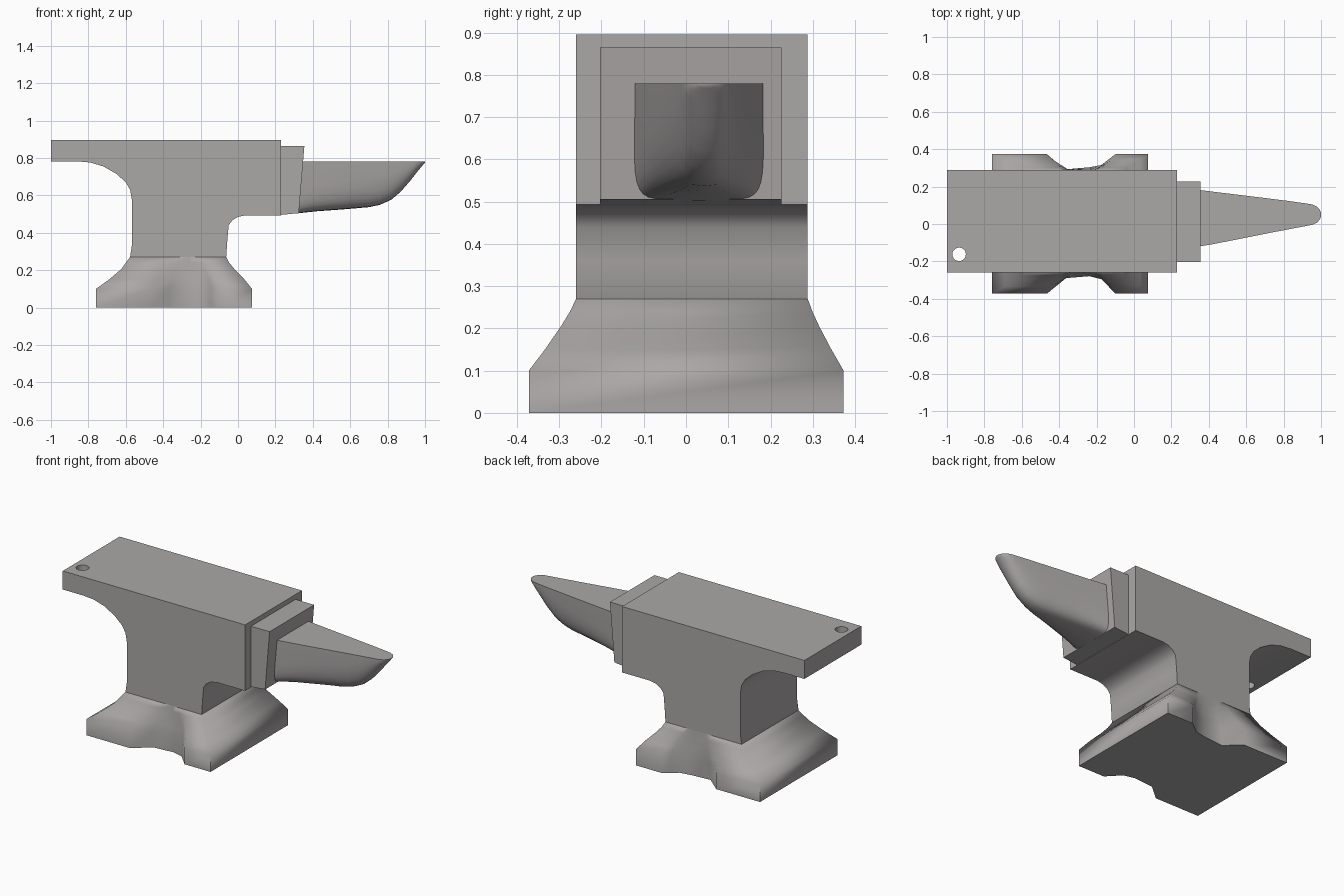
import bpy
from math import cos, sin, pi, radians

if "Cube" in bpy.data.objects:
    bpy.data.objects.remove(bpy.data.objects["Cube"])

# Dark iron
iron = bpy.data.materials.new("iron")
iron.diffuse_color = (0.41, 0.388, 0.388, 1)
iron.use_nodes = True
iron.node_tree.nodes["Principled BSDF"].inputs["Base Color"].default_value = iron.diffuse_color


def select(obj):
    bpy.ops.object.select_all(action='DESELECT')
    obj.select_set(True)
    bpy.context.view_layer.objects.active = obj


def smooth(obj, angle=35):
    select(obj)
    bpy.ops.object.shade_smooth_by_angle(angle=radians(angle))


def loft(name, rings):
    """Skin closed rings of equal length and cap both ends."""
    n = len(rings[0])
    verts = [p for r in rings for p in r]
    faces = [(k * n + i, k * n + (i + 1) % n, (k + 1) * n + (i + 1) % n, (k + 1) * n + i)
             for k in range(len(rings) - 1) for i in range(n)]
    faces += [tuple(reversed(range(n))), tuple(range(len(verts) - n, len(verts)))]
    mesh = bpy.data.meshes.new(name)
    mesh.from_pydata(verts, [], faces)
    mesh.materials.append(iron)
    obj = bpy.data.objects.new(name, mesh)
    bpy.context.collection.objects.link(obj)
    select(obj)
    bpy.ops.object.mode_set(mode='EDIT')
    bpy.ops.mesh.select_all(action='SELECT')
    bpy.ops.mesh.normals_make_consistent(inside=False)
    bpy.ops.object.mode_set(mode='OBJECT')
    return obj


def prism(name, profile, y0, y1):
    return loft(name, [[(x, y, z) for x, z in profile] for y in (y0, y1)])


# Body: face, heel and waist in one side profile
body = prism("body", [
    (-1, 0.895), (0.23, 0.895), (0.23, 0.493), (0.04, 0.493), (0.0, 0.485),
    (-0.03, 0.467), (-0.05, 0.44), (-0.057, 0.36), (-0.063, 0.27), (-0.1, 0.2),
    (-0.54, 0.2), (-0.577, 0.27), (-0.568, 0.33), (-0.568, 0.58), (-0.577, 0.63),
    (-0.6, 0.67), (-0.65, 0.715), (-0.72, 0.755), (-0.79, 0.776), (-0.86, 0.782),
    (-1, 0.782)], -0.26, 0.288)

# Pritchel hole through the heel
bpy.ops.mesh.primitive_cylinder_add(vertices=20, radius=0.036, depth=0.4,
                                    location=(-0.935, -0.162, 0.84))
cutter = bpy.context.object
cutter.name = "hole_cutter"
cutter.hide_render = True
cutter.data.materials.append(iron)
cut = body.modifiers.new("hole", 'BOOLEAN')
cut.operation, cut.object, cut.solver = 'DIFFERENCE', cutter, 'EXACT'
select(body)
bpy.ops.object.modifier_apply(modifier=cut.name)
bpy.data.objects.remove(cutter)
smooth(body, 45)

# Base: notched footprint flaring up into the waist
foot = [(-0.76, -0.372), (-0.465, -0.372), (-0.37, -0.29), (-0.24, -0.279),
        (-0.175, -0.295), (-0.145, -0.325), (-0.1, -0.372), (0.075, -0.372),
        (0.075, 0.373), (-0.1, 0.373), (-0.14, 0.342), (-0.175, 0.315),
        (-0.24, 0.303), (-0.37, 0.292), (-0.465, 0.373), (-0.76, 0.373)]


def foot_ring(z, x0, x1, t):
    """Footprint scaled to x0..x1, with its sides eased towards the waist by t."""
    ring = []
    for x, y in foot:
        side = -0.26 if y < 0 else 0.288
        ring.append((x0 + (x + 0.76) / 0.835 * (x1 - x0), y + (side - y) * t, z))
    return ring


base = loft("base", [foot_ring(*r) for r in (
    (0, -0.76, 0.075, 0), (0.1, -0.76, 0.075, 0), (0.15, -0.69, 0.035, 0.34),
    (0.205, -0.625, -0.018, 0.68), (0.24, -0.6, -0.047, 0.87),
    (0.27, -0.577, -0.063, 1))])
smooth(base, 80)

# Step block between face and horn
step = prism("step_block", [(0.2, 0.865), (0.355, 0.865), (0.325, 0.505), (0.2, 0.493)],
             -0.203, 0.226)

# Horn: flat top, boxy at the root and rounder towards the tip
STEPS = 16


def horn_ring(x, y0, y1, bottom, power):
    c, w, top = (y0 + y1) / 2, (y1 - y0) / 2, 0.78
    ring = []
    for i in range(STEPS + 1):
        a = pi * i / STEPS
        co, si = cos(a), max(sin(a), 0)
        y = c + w * (1 if co >= 0 else -1) * abs(co) ** power
        ring.append((x, y, top - (top - bottom) * si ** power))
    return ring


horn = loft("horn", [horn_ring(*r) for r in (
    (0.31, -0.127, 0.187, 0.503, 0.25), (0.42, -0.108, 0.173, 0.515, 0.4),
    (0.56, -0.081, 0.156, 0.525, 0.55), (0.7, -0.053, 0.139, 0.537, 0.68),
    (0.76, -0.041, 0.131, 0.55, 0.74), (0.82, -0.03, 0.124, 0.577, 0.8),
    (0.87, -0.02, 0.117, 0.62, 0.85), (0.92, -0.011, 0.11, 0.677, 0.9),
    (0.955, -0.004, 0.104, 0.722, 0.95), (0.98, 0.008, 0.092, 0.752, 1),
    (0.993, 0.024, 0.076, 0.768, 1), (1.0, 0.04, 0.06, 0.776, 1))])
smooth(horn, 50)
